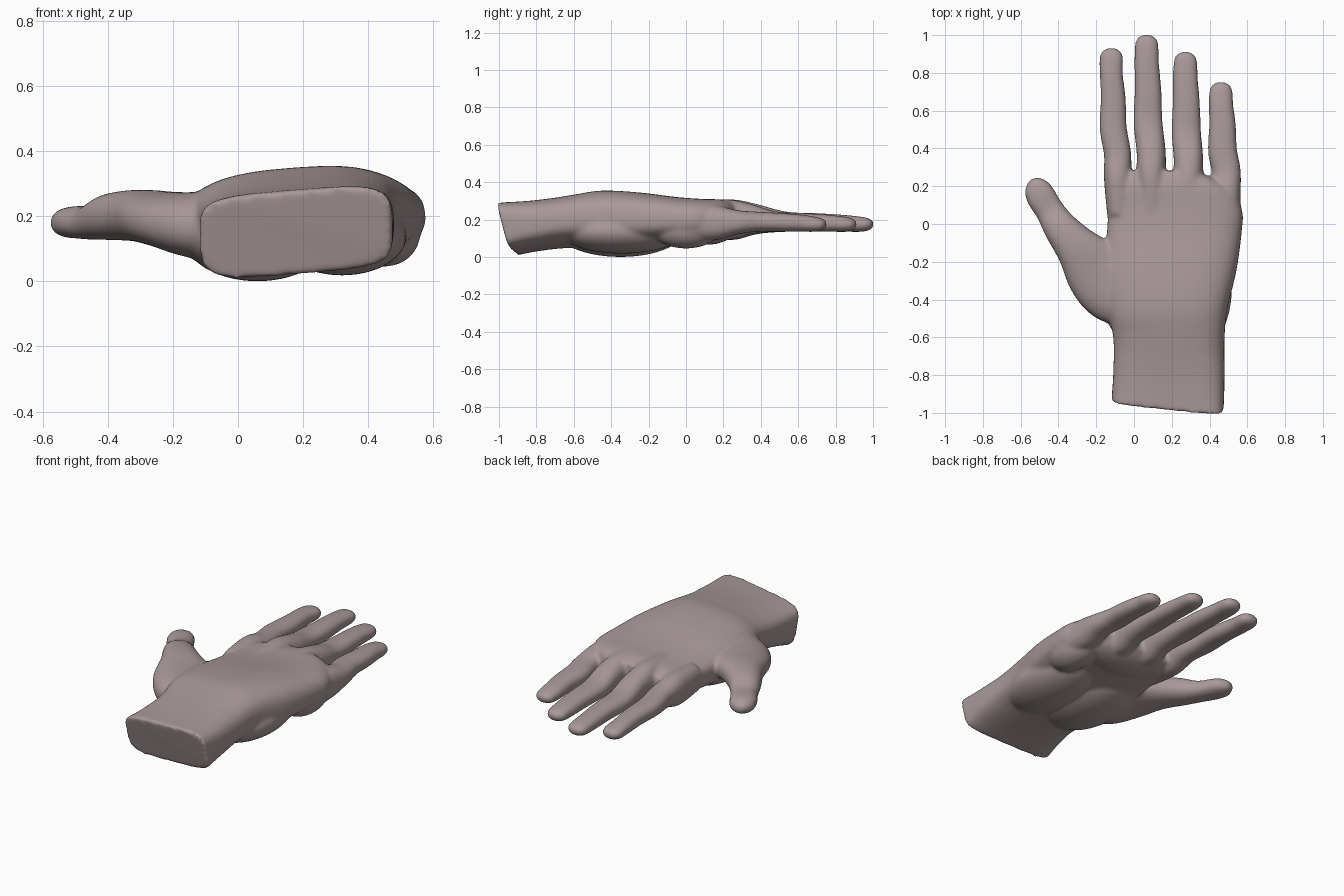
import bpy, bmesh, math
from mathutils import Vector

cube = bpy.data.objects.get("Cube")
if cube:
    bpy.data.objects.remove(cube)

skin = bpy.data.materials.new("dusty skin")
skin.use_nodes = True
colour = (0.40, 0.32, 0.32, 1)
skin.diffuse_color = colour
skin.node_tree.nodes["Principled BSDF"].inputs["Base Color"].default_value = colour

SIDES = 40
parts = []


def spline(rows, steps=5):
    """Smoothly fill in rows between the given ones."""
    out = []
    for i in range(len(rows) - 1):
        a, b, c, d = (rows[max(i - 1, 0)], rows[i], rows[i + 1],
                      rows[min(i + 2, len(rows) - 1)])
        for s in range(steps):
            t = s / steps
            out.append([q + t / 2 * (r - p + t * (2 * p - 5 * q + 4 * r - u + t * (3 * (q - r) + u - p)))
                        for p, q, r, u in zip(a, b, c, d)])
    return out + [list(rows[-1])]


def sgn_pow(v, p):
    return math.copysign(abs(v) ** p, v)


def loft(name, rows, power=1.0, tilt=0.0, cut=None):
    """Rows: x, y, half width, bottom z, top z. Rings stand square to the path;
    with a cut, rings stay straight and the first end is boxy and slanted."""
    rows = spline(rows)
    bm = bmesh.new()
    rings = []
    for i, (x, y, w, low, high) in enumerate(rows):
        a, b = rows[max(i - 1, 0)], rows[min(i + 1, len(rows) - 1)]
        ahead = Vector((0, 1)) if cut else Vector((b[0] - a[0], b[1] - a[1])).normalized()
        fade = max(0, 1 - i / 8) if cut else 0
        p = power - 0.3 * fade
        ring = []
        for k in range(SIDES):
            ang = math.tau * k / SIDES
            u, v = sgn_pow(math.cos(ang), p), sgn_pow(math.sin(ang), p)
            px, py = x + ahead.y * u * w, y - ahead.x * u * w
            pz = (low + high) / 2 + v * (high - low) / 2 + tilt * u * abs(v)
            if cut:
                py += fade * (cut[0] * u + cut[1] * v)
            ring.append(bm.verts.new((px, py, pz)))
        rings.append(ring)
    for r, s in zip(rings, rings[1:]):
        for k in range(SIDES):
            n = (k + 1) % SIDES
            bm.faces.new((r[k], r[n], s[n], s[k]))
    bm.faces.new(rings[0])
    bm.faces.new(rings[-1])
    finish(name, bm)


def pad(name, centre, size):
    bm = bmesh.new()
    bmesh.ops.create_uvsphere(bm, u_segments=32, v_segments=16, radius=1)
    for v in bm.verts:
        v.co = Vector(c + s * p for c, s, p in zip(centre, size, v.co))
    finish(name, bm)


def finish(name, bm):
    bmesh.ops.recalc_face_normals(bm, faces=bm.faces)
    mesh = bpy.data.meshes.new(name)
    bm.to_mesh(mesh)
    bm.free()
    ob = bpy.data.objects.new(name, mesh)
    bpy.context.collection.objects.link(ob)
    parts.append(ob)


# Wrist and palm
loft("palm", [
    (0.178, -0.953, 0.297, 0.02, 0.28),
    (0.185, -0.80, 0.295, 0.04, 0.295),
    (0.185, -0.60, 0.295, 0.055, 0.328),
    (0.175, -0.45, 0.32, 0.05, 0.35),
    (0.19, -0.25, 0.352, 0.05, 0.34),
    (0.213, -0.05, 0.357, 0.07, 0.315),
    (0.217, 0.08, 0.354, 0.08, 0.305),
    (0.182, 0.20, 0.315, 0.095, 0.30),
    (0.13, 0.28, 0.20, 0.13, 0.275),
], power=0.72, tilt=0.024, cut=(-0.03, -0.035))

# Fingers: base x, tip x, tip y, web y, base half width, base top z
for name, x0, x1, tip, web, w, top in [
    ("index_finger", -0.087, -0.12, 0.93, 0.30, 0.072, 0.28),
    ("middle_finger", 0.091, 0.067, 1.0, 0.31, 0.077, 0.308),
    ("ring_finger", 0.288, 0.272, 0.91, 0.28, 0.078, 0.308),
    ("little_finger", 0.488, 0.46, 0.75, 0.21, 0.077, 0.275),
]:
    span = tip - web
    mid = x0 + (x1 - x0) * 0.7
    loft(name, [
        (x0 + 0.01, web - 0.25, w * 0.9, 0.10, top - 0.01),
        (x0, web - 0.06, w, 0.09, top),
        (x0, web + 0.07, w, 0.122, top - 0.025),
        (mid, web + span * 0.33, w, 0.135, 0.242),
        (mid, web + span * 0.58, w * 0.92, 0.135, 0.234),
        (x1, web + span * 0.78, w * 0.85, 0.135, 0.225),
        (x1, tip - 0.06, 0.063, 0.135, 0.215),
        (x1, tip - 0.02, 0.053, 0.143, 0.206),
        (x1, tip + 0.002, 0.022, 0.16, 0.19),
    ], power=0.85)

# Thumb
loft("thumb", [
    (0.06, -0.43, 0.13, 0.06, 0.28),
    (-0.09, -0.35, 0.185, 0.065, 0.275),
    (-0.20, -0.24, 0.175, 0.10, 0.275),
    (-0.30, -0.125, 0.12, 0.122, 0.282),
    (-0.388, -0.02, 0.092, 0.127, 0.27),
    (-0.445, 0.07, 0.077, 0.128, 0.235),
    (-0.492, 0.145, 0.079, 0.132, 0.232),
    (-0.515, 0.20, 0.066, 0.136, 0.224),
    (-0.528, 0.242, 0.026, 0.155, 0.20),
], power=0.88)

# Fleshy pads on the underside
pad("thumb_pad", (0.06, -0.35, 0.14), (0.23, 0.34, 0.14))
pad("heel_pad", (0.32, -0.34, 0.14), (0.2, 0.34, 0.122))
pad("edge_pad", (0.45, 0.0, 0.145), (0.11, 0.18, 0.10))
pad("knuckle_pad", (0.19, 0.11, 0.16), (0.32, 0.16, 0.095))

# Fuse everything into one smooth skin
bpy.ops.object.select_all(action="DESELECT")
for ob in parts:
    ob.select_set(True)
hand = parts[0]
bpy.context.view_layer.objects.active = hand
bpy.ops.object.join()
hand.name = hand.data.name = "hand"
remesh = hand.modifiers.new("fuse", "REMESH")
remesh.mode = "VOXEL"
remesh.voxel_size = 0.009
smooth = hand.modifiers.new("soften", "SMOOTH")
smooth.factor = 0.5
smooth.iterations = 18
for mod in ("fuse", "soften"):
    bpy.ops.object.modifier_apply(modifier=mod)
hand.data.materials.clear()
hand.data.materials.append(skin)
bpy.ops.object.shade_smooth_by_angle(angle=math.radians(60))
